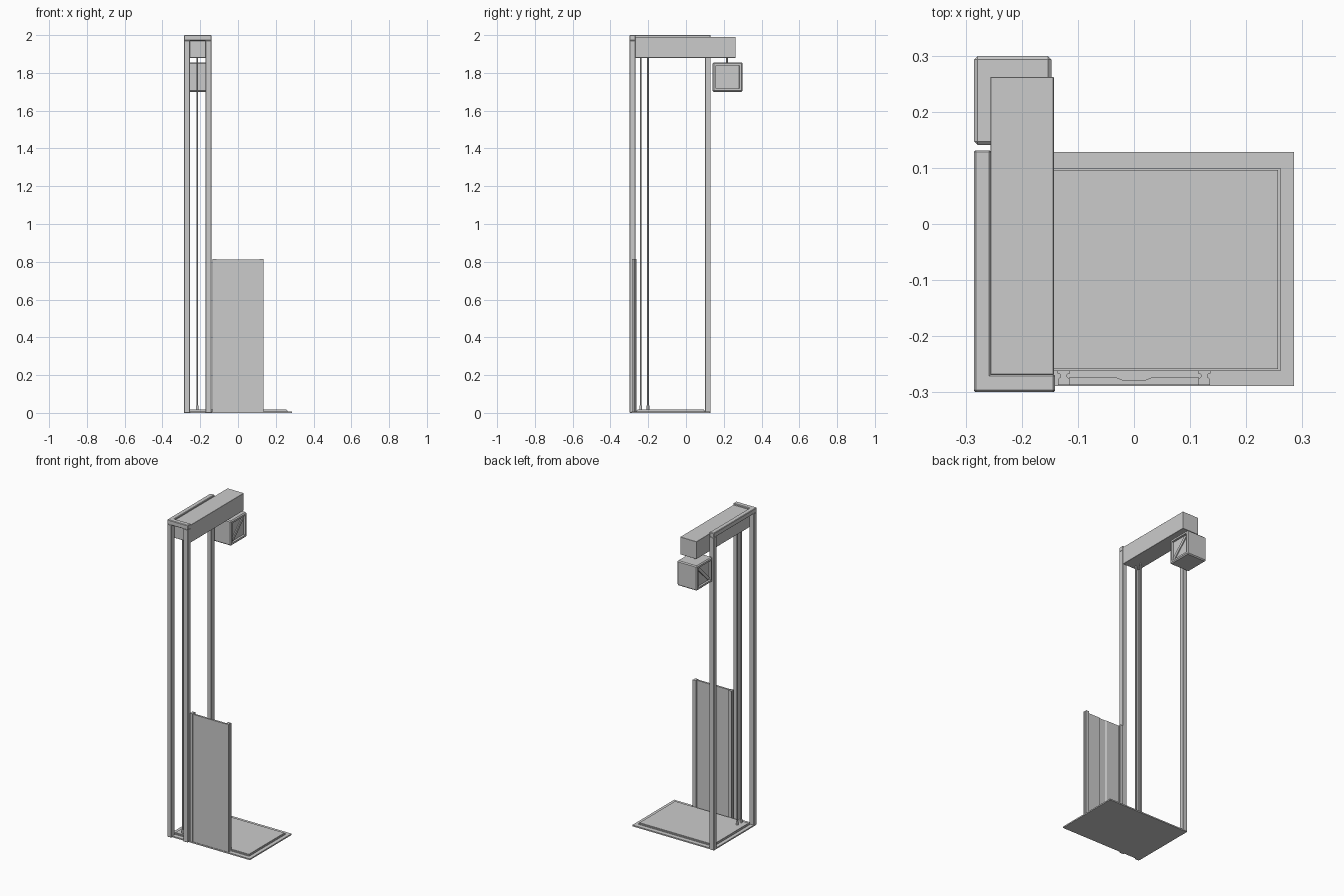
import bpy, bmesh, math
from mathutils import Matrix

if "Cube" in bpy.data.objects:
    bpy.data.objects.remove(bpy.data.objects["Cube"])


def finish(name, bm, bevel=0.0):
    bmesh.ops.recalc_face_normals(bm, faces=bm.faces[:])
    me = bpy.data.meshes.new(name)
    bm.to_mesh(me)
    bm.free()
    ob = bpy.data.objects.new(name, me)
    bpy.context.collection.objects.link(ob)
    if bevel:
        mod = ob.modifiers.new("bevel", 'BEVEL')
        mod.width, mod.segments = bevel, 1
    return ob


def box_bm(x, y, z):
    bm = bmesh.new()
    bmesh.ops.create_cube(bm, size=1)
    for v in bm.verts:
        v.co = [a + (b - a) * (c + 0.5) for (a, b), c in zip((x, y, z), v.co)]
    return bm


def box(name, x, y, z, bevel=0.0):
    return finish(name, box_bm(x, y, z), bevel)


def extrude(name, pts, z0, z1):
    bm = bmesh.new()
    face = bm.faces.new([bm.verts.new((x, y, z0)) for x, y in pts])
    new = bmesh.ops.extrude_face_region(bm, geom=[face])["geom"]
    bmesh.ops.translate(bm, vec=(0, 0, z1 - z0),
                        verts=[g for g in new if isinstance(g, bmesh.types.BMVert)])
    return finish(name, bm)


def rod(name, x, y, z0, z1, r):
    bm = bmesh.new()
    bmesh.ops.create_cone(bm, cap_ends=True, segments=12, radius1=r, radius2=r, depth=z1 - z0,
                          matrix=Matrix.Translation((x, y, (z0 + z1) / 2)))
    ob = finish(name, bm)
    for p in ob.data.polygons:
        p.use_smooth = abs(p.normal.z) < 0.5


# Base plate with raised platform inside a shallow lip
box("base_plate", (-0.285, 0.285), (-0.289, 0.128), (0, 0.008))
box("platform_lip", (-0.262, 0.261), (-0.262, 0.100), (0.008, 0.013))
box("platform", (-0.257, 0.257), (-0.258, 0.096), (0.013, 0.018))

# Upright posts and top rails
L, R = (-0.285, -0.255), (-0.172, -0.141)
F, B = (-0.299, -0.268), (0.100, 0.131)
box("front_left_post", L, F, (0, 1.972), 0.002)
box("front_right_post", R, F, (0, 1.972), 0.002)
box("back_left_post", L, B, (0, 1.972), 0.002)
box("left_top_rail", L, (F[0], B[1]), (1.970, 2.0), 0.003)
box("front_top_rail", (L[0], R[1]), F, (1.970, 2.0), 0.003)

# Overhanging beam
box("hoist_beam", (-0.256, -0.143), (-0.268, 0.262), (1.88, 1.99), 0.001)

# Hanging cables with floor fittings
for i, y in enumerate((-0.24, -0.201)):
    rod(f"cable_{i}", -0.216, y, 0.018, 1.885, 0.0045)
    rod(f"cable_fitting_{i}", -0.216, y, 0.016, 0.04, 0.007)
rod("crate_cable", -0.216, 0.217, 1.85, 1.885, 0.0045)

# Crate with recessed framed sides
bm = box_bm((-0.285, -0.147), (0.141, 0.299), (1.70, 1.856))
bmesh.ops.bevel(bm, geom=bm.edges[:], offset=0.006, segments=1, affect='EDGES')
bm.normal_update()
sides = [f for f in bm.faces if abs(f.normal.x) > 0.99]
bmesh.ops.inset_individual(bm, faces=sides, thickness=0.015, depth=0)
bmesh.ops.inset_individual(bm, faces=sides, thickness=0.0015, depth=-0.012)
finish("crate", bm)

# Diagonal brace on each framed side
for side, x in (("left", (-0.279, -0.270)), ("right", (-0.162, -0.153))):
    ob = box(f"crate_brace_{side}", x, (-0.074, 0.074), (-0.009, 0.009))
    ob.data.transform(Matrix.Translation((0, 0.22, 1.778)) @ Matrix.Rotation(math.radians(45), 4, 'X'))

# Door sheet with a shallow relief on its rear face
extrude("door_sheet", [(-0.116, -0.286), (0.116, -0.286), (0.116, -0.274), (0.03, -0.274),
                       (0.02, -0.278), (-0.02, -0.278), (-0.03, -0.274), (-0.116, -0.274)],
        0.008, 0.812)

# Slotted side channels of the door
half = [(0.0, -0.287), (0.010, -0.287), (0.010, -0.276), (0.006, -0.273), (0.006, -0.268),
        (0.011, -0.266), (0.011, -0.261), (0.0, -0.261)]
loop = half[1:-1] + [(-x, y) for x, y in reversed(half[1:-1])]
for side, cx in (("left", -0.125), ("right", 0.125)):
    extrude(f"door_channel_{side}", [(cx + x, y) for x, y in loop], 0.008, 0.815)
